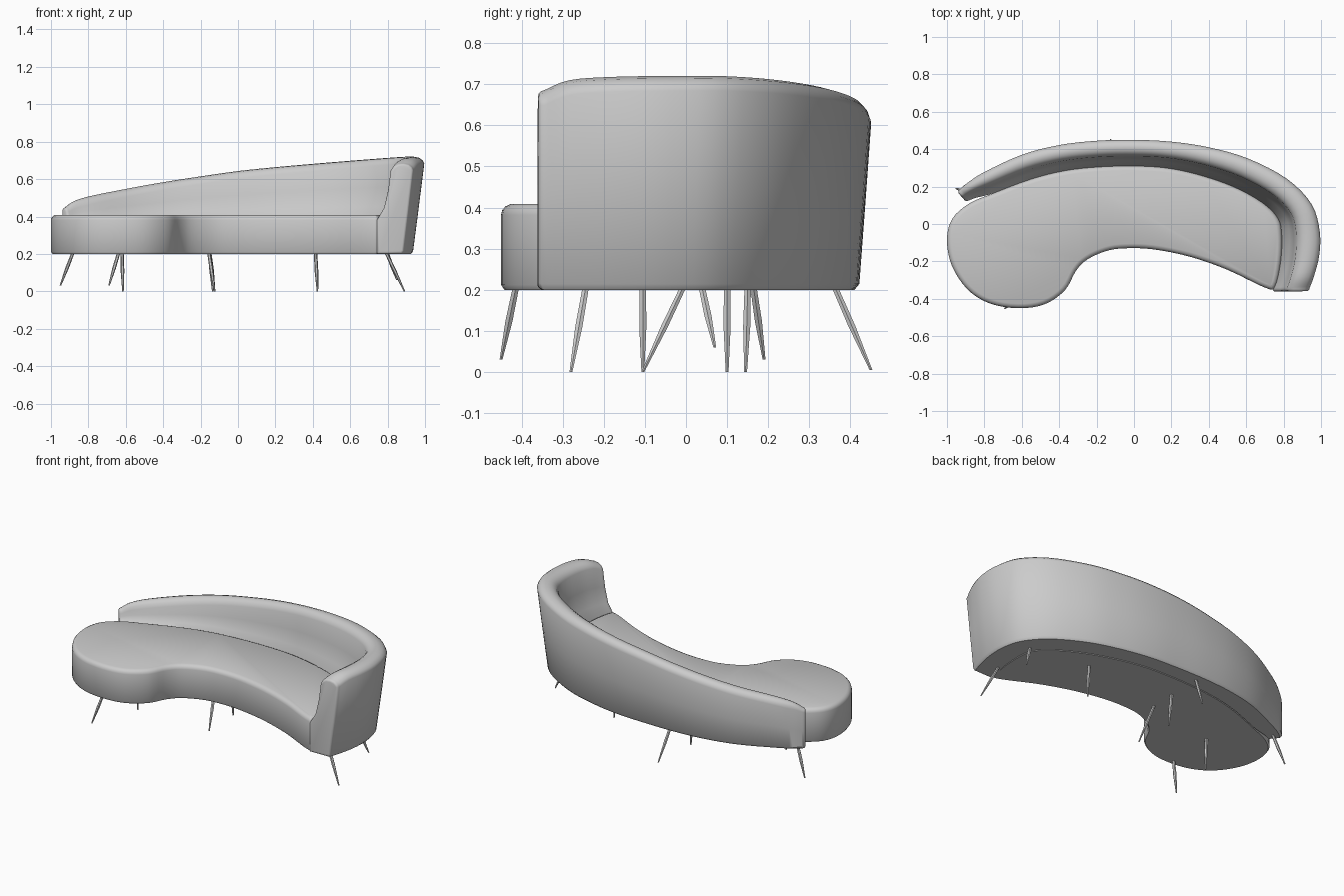
import bpy, bmesh, math
from mathutils import Vector

if "Cube" in bpy.data.objects:
    bpy.data.objects.remove(bpy.data.objects["Cube"])


def smooth_path(rows, steps, closed=False):
    """Catmull-Rom interpolation of rows with any number of columns."""
    n = len(rows)
    get = lambda i: rows[i % n] if closed else rows[max(0, min(n - 1, i))]
    out = []
    for i in range(n if closed else n - 1):
        quad = list(zip(get(i - 1), get(i), get(i + 1), get(i + 2)))
        for s in range(steps):
            t = s / steps
            out.append([0.5 * (2 * b + (c - a) * t + (2 * a - 5 * b + 4 * c - d) * t * t
                               + (3 * b - a - 3 * c + d) * t ** 3) for a, b, c, d in quad])
    if not closed:
        out.append(list(rows[-1]))
    return out


def inset(poly, d):
    """Shrink a closed 2D outline by distance d."""
    p = [Vector(q) for q in poly]
    n = len(p)
    area = sum(p[i - 1].x * p[i].y - p[i].x * p[i - 1].y for i in range(n))
    sign = 1 if area > 0 else -1
    out = []
    for i in range(n):
        a, b = (p[i] - p[i - 1]).normalized(), (p[(i + 1) % n] - p[i]).normalized()
        na, nb = Vector((-a.y, a.x)) * sign, Vector((-b.y, b.x)) * sign
        out.append(p[i] + (na + nb) * (d / max(0.4, 1 + na.dot(nb))))
    return out


def make_object(name, bm, angle=0.7):
    bmesh.ops.recalc_face_normals(bm, faces=bm.faces)
    mesh = bpy.data.meshes.new(name)
    bm.to_mesh(mesh)
    bm.free()
    ob = bpy.data.objects.new(name, mesh)
    bpy.context.collection.objects.link(ob)
    bpy.ops.object.select_all(action='DESELECT')
    ob.select_set(True)
    bpy.context.view_layer.objects.active = ob
    bpy.ops.object.shade_smooth_by_angle(angle=angle)


def loft(name, rings):
    """Skin closed rings of equal length and cap both ends."""
    bm = bmesh.new()
    vs = [[bm.verts.new(p) for p in r] for r in rings]
    n = len(vs[0])
    for a, b in zip(vs, vs[1:]):
        for i in range(n):
            bm.faces.new((a[i], a[(i + 1) % n], b[(i + 1) % n], b[i]))
    bm.faces.new(vs[0])
    bm.faces.new(vs[-1])
    make_object(name, bm)


# Seat: kidney-shaped cushion with a soft top edge
outline = [(-1, -0.08), (-0.975, -0.22), (-0.89, -0.35), (-0.77, -0.425), (-0.62, -0.45),
           (-0.48, -0.43), (-0.37, -0.355), (-0.31, -0.25), (-0.25, -0.19), (-0.15, -0.145),
           (-0.05, -0.13), (0.1, -0.135), (0.3, -0.175), (0.5, -0.245), (0.7, -0.34),
           (0.755, -0.335), (0.785, -0.2), (0.79, -0.06), (0.77, 0.03), (0.685, 0.115),
           (0.53, 0.2), (0.34, 0.265), (0.17, 0.3), (0, 0.31), (-0.19, 0.305),
           (-0.37, 0.285), (-0.55, 0.24), (-0.75, 0.165), (-0.88, 0.11), (-0.97, 0.03)]
pts = [p for p in smooth_path(outline, 4, True)]
profile = [(0.008, 0.2), (0, 0.212), (0, 0.382), (0.003, 0.394), (0.011, 0.403), (0.024, 0.409)]
loft("seat", [[(p.x, p.y, z) for p in inset(pts, d)] for d, z in profile])

# Backrest: rows of outer x, y / inner x, y at seat level / top height / outer lean
stations = [(-0.935, 0.182, -0.885, 0.125, 0.45, 0), (-0.89, 0.22, -0.845, 0.14, 0.482, 0),
            (-0.8, 0.278, -0.75, 0.165, 0.51, 0.01), (-0.6, 0.37, -0.55, 0.24, 0.55, 0.015),
            (-0.4, 0.422, -0.37, 0.285, 0.585, 0.02), (-0.2, 0.445, -0.19, 0.305, 0.615, 0.025),
            (0, 0.45, 0, 0.31, 0.643, 0.03), (0.2, 0.44, 0.17, 0.3, 0.663, 0.03),
            (0.4, 0.41, 0.34, 0.265, 0.68, 0.035), (0.61, 0.35, 0.53, 0.2, 0.697, 0.04),
            (0.82, 0.24, 0.685, 0.115, 0.712, 0.05), (0.95, 0.105, 0.77, 0.03, 0.72, 0.06),
            (0.993, -0.04, 0.79, -0.06, 0.72, 0.06), (0.99, -0.17, 0.783, -0.19, 0.718, 0.06),
            (0.962, -0.28, 0.762, -0.29, 0.71, 0.055), (0.938, -0.345, 0.742, -0.348, 0.685, 0.05)]


def backrest_ring(row, shrink=0.0, push=0.0):
    ox, oy, ix, iy, h, lean = row
    outer, across = Vector((ox, oy, 0)), Vector((ix - ox, iy - oy, 0))
    w = across.length
    across.normalize()
    e = min(0.04, (h - 0.38) * 0.35)
    rise = h - e - 0.38
    section = [(lean + 0.012, 0.2), (lean, 0.214), (lean * 0.5, 0.2 + (h - 0.23) * 0.5),
               (0, h - e * 0.9), (0.04 * w, h - e * 0.5), (0.13 * w, h - e * 0.15), (0.28 * w, h),
               (0.43 * w, h - e * 0.1), (0.55 * w, h - e * 0.45), (0.62 * w, h - e),
               (0.69 * w, 0.38 + rise * 0.6), (0.8 * w, 0.38 + rise * 0.25), (w, 0.38), (w, 0.2)]
    along = Vector((across.y, -across.x, 0)) * push
    return [outer + along + across * p.x + Vector((0, 0, p.y)) for p in inset(section, shrink)]


rows = smooth_path(stations, 4)
r = 0.014
arc = [(r * (1 - math.cos(a)), r * math.sin(a)) for a in (math.pi / 6, math.pi / 3, math.pi / 2)]
rings = [backrest_ring(rows[0], d, p) for d, p in reversed(arc)]
rings += [backrest_ring(row) for row in rows]
rings += [backrest_ring(rows[-1], d, -p) for d, p in arc]
loft("curved_backrest", rings)

# Legs: thin splayed spindles, given by top and foot points
legs = {"left_front_leg": ((-0.64, -0.415, 0.2), (-0.69, -0.45, 0.03)),
        "left_middle_leg": ((-0.62, -0.105, 0.2), (-0.615, -0.105, 0)),
        "left_back_leg": ((-0.885, 0.165, 0.2), (-0.95, 0.19, 0.03)),
        "centre_front_leg": ((-0.155, -0.01, 0.2), (-0.125, -0.105, 0)),
        "centre_middle_leg": ((-0.15, 0.15, 0.2), (-0.135, 0.145, 0)),
        "centre_back_leg": ((-0.15, 0.365, 0.2), (-0.125, 0.45, 0.005)),
        "right_middle_leg": ((0.415, 0.1, 0.2), (0.425, 0.1, 0)),
        "right_back_leg": ((0.8, 0.04, 0.2), (0.85, 0.07, 0.06)),
        "right_front_leg": ((0.795, -0.245, 0.2), (0.89, -0.28, 0))}
corners = [(math.cos(k * math.pi / 3), math.sin(k * math.pi / 3)) for k in range(6)]
for name, (a, b) in legs.items():
    a, b = Vector(a), Vector(b)
    loft(name, [[a.lerp(b, t) + Vector((cx * s, cy * s, 0)) for cx, cy in corners]
                for t, s in ((0, 0.009), (0.45, 0.01), (1, 0.004))])
